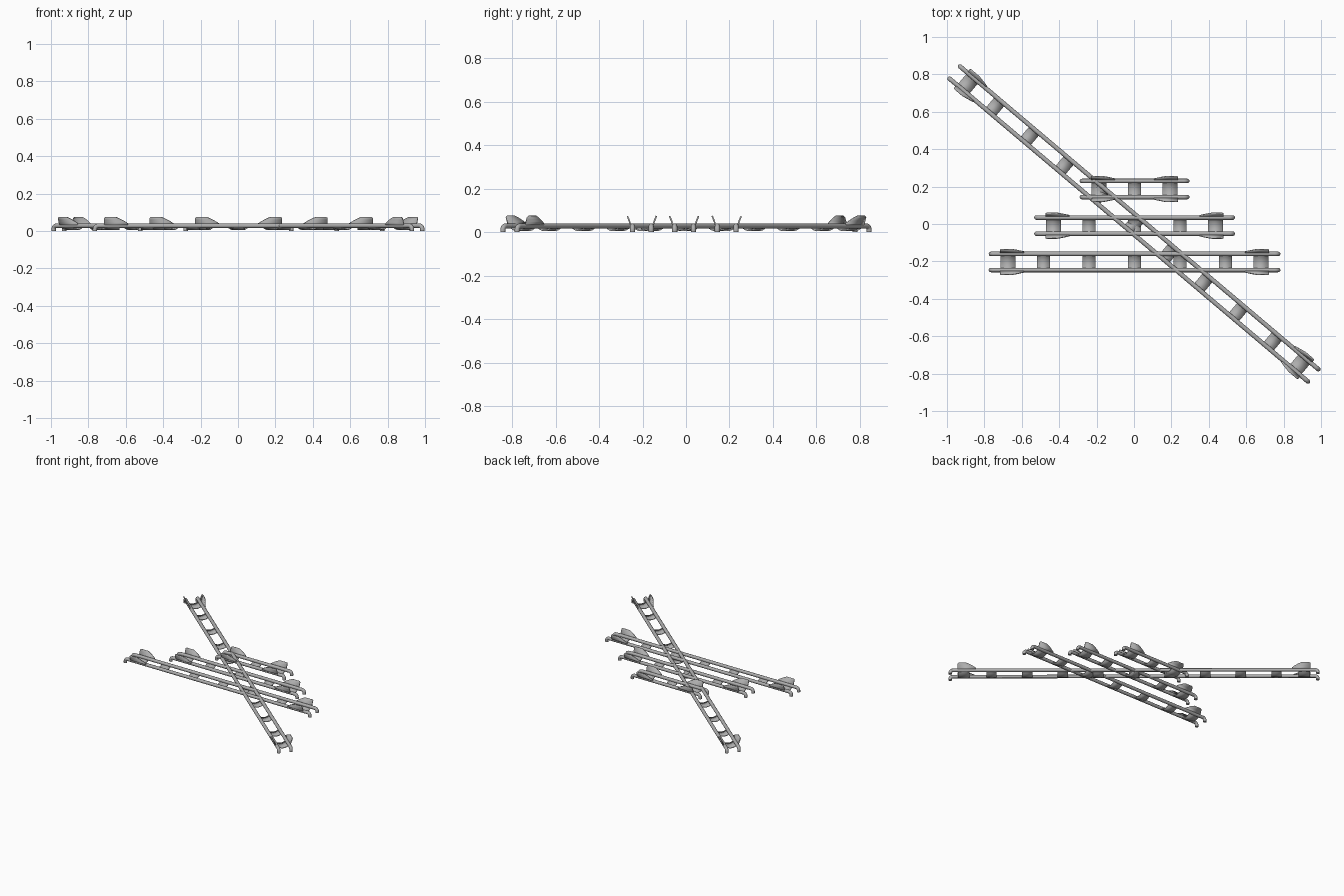
import bpy, bmesh, math

if "Cube" in bpy.data.objects:
    bpy.data.objects.remove(bpy.data.objects["Cube"])

metal = bpy.data.materials.new("grey_metal")
metal.diffuse_color = (0.42, 0.42, 0.42, 1)
metal.use_nodes = True
metal.node_tree.nodes["Principled BSDF"].inputs["Base Color"].default_value = metal.diffuse_color

RAIL_Y, RAIL_Z, RAIL_R = 0.043, 0.028, 0.012
SPACING = 0.243


def finish(name, bm, place, thickness=0):
    """Turn a bmesh into a placed, smooth-shaded object."""
    bmesh.ops.recalc_face_normals(bm, faces=bm.faces)
    mesh = bpy.data.meshes.new(name)
    bm.to_mesh(mesh)
    bm.free()
    mesh.materials.append(metal)
    ob = bpy.data.objects.new(name, mesh)
    bpy.context.collection.objects.link(ob)
    ob.location = (place[0], place[1], 0)
    ob.rotation_euler.z = place[2]
    if thickness:
        mod = ob.modifiers.new("sheet", 'SOLIDIFY')
        mod.thickness, mod.offset = thickness, 0
    bpy.ops.object.select_all(action='DESELECT')
    ob.select_set(True)
    bpy.context.view_layer.objects.active = ob
    bpy.ops.object.shade_smooth_by_angle(angle=math.radians(40))


def add_rail(bm, half, y, sides=12):
    """Round bar whose two ends bend down to the floor."""
    bend = 0.018
    tip = half - RAIL_R
    right = [(tip - bend + bend * math.sin(a), RAIL_Z - bend + bend * math.cos(a), a)
             for a in (math.pi / 2 * i / 6 for i in range(7))]
    right.append((tip, 0.0, math.pi / 2))
    path = [(-x, z, -a) for x, z, a in reversed(right)] + right
    rings = []
    for x, z, a in path:
        ring = []
        for k in range(sides):
            t = 2 * math.pi * k / sides
            u, v = RAIL_R * math.cos(t), RAIL_R * math.sin(t)
            ring.append(bm.verts.new((x + v * math.sin(a), y + u, z + v * math.cos(a))))
        rings.append(ring)
    for r, s in zip(rings, rings[1:]):
        for k in range(sides):
            j = (k + 1) % sides
            bm.faces.new((r[k], r[j], s[j], s[k]))
    bm.faces.new(rings[0])
    bm.faces.new(rings[-1])


def add_strip(bm, section, x, sign=1):
    """Sheet across the rails; section rows are (y, z, inner x, outer x)."""
    rows = [[bm.verts.new((x + sign * e, y, z)) for e in (a, b)] for y, z, a, b in section]
    for r, s in zip(rows, rows[1:]):
        bm.faces.new((r[0], r[1], s[1], s[0]))


# Dished floor shared by rungs and end cradles
def floor(width):
    pts = []
    for i in range(9):
        y = RAIL_Y * (i / 4 - 1)
        pts.append((y, 0.008 + 0.016 * (y / RAIL_Y) ** 2, -width, width))
    return pts


# Flared side wing of a cradle, from the rail upwards
WING = [(0.050, 0.032, -0.085, 0.041), (0.054, 0.040, -0.085, 0.043),
        (0.057, 0.050, -0.070, 0.043), (0.061, 0.060, -0.052, 0.043),
        (0.064, 0.068, -0.036, 0.043), (0.067, 0.074, -0.020, 0.036)]
CRADLE = [(-y, z, a, b) for y, z, a, b in reversed(WING)] + floor(0.040) + WING


def ladder(label, bays, place):
    half = 0.294 + SPACING * bays
    # Pair of rails
    bm = bmesh.new()
    for y in (-RAIL_Y, RAIL_Y):
        add_rail(bm, half, y)
    finish(label + "_rails", bm, place)
    # Rungs
    bm = bmesh.new()
    for i in range(-bays, bays + 1):
        add_strip(bm, floor(0.035), i * SPACING)
    finish(label + "_rungs", bm, place, 0.007)
    # Winged cradles at both ends
    bm = bmesh.new()
    for sign in (-1, 1):
        add_strip(bm, CRADLE, sign * (half - 0.104), sign)
    finish(label + "_end_cradles", bm, place, 0.007)


ladder("short_rack", 0, (0.003, 0.187, 0))
ladder("medium_rack", 1, (0.003, -0.009, 0))
ladder("long_rack", 2, (0.003, -0.203, 0))
ladder("diagonal_rack", 4, (0, 0, -math.radians(40.2)))
